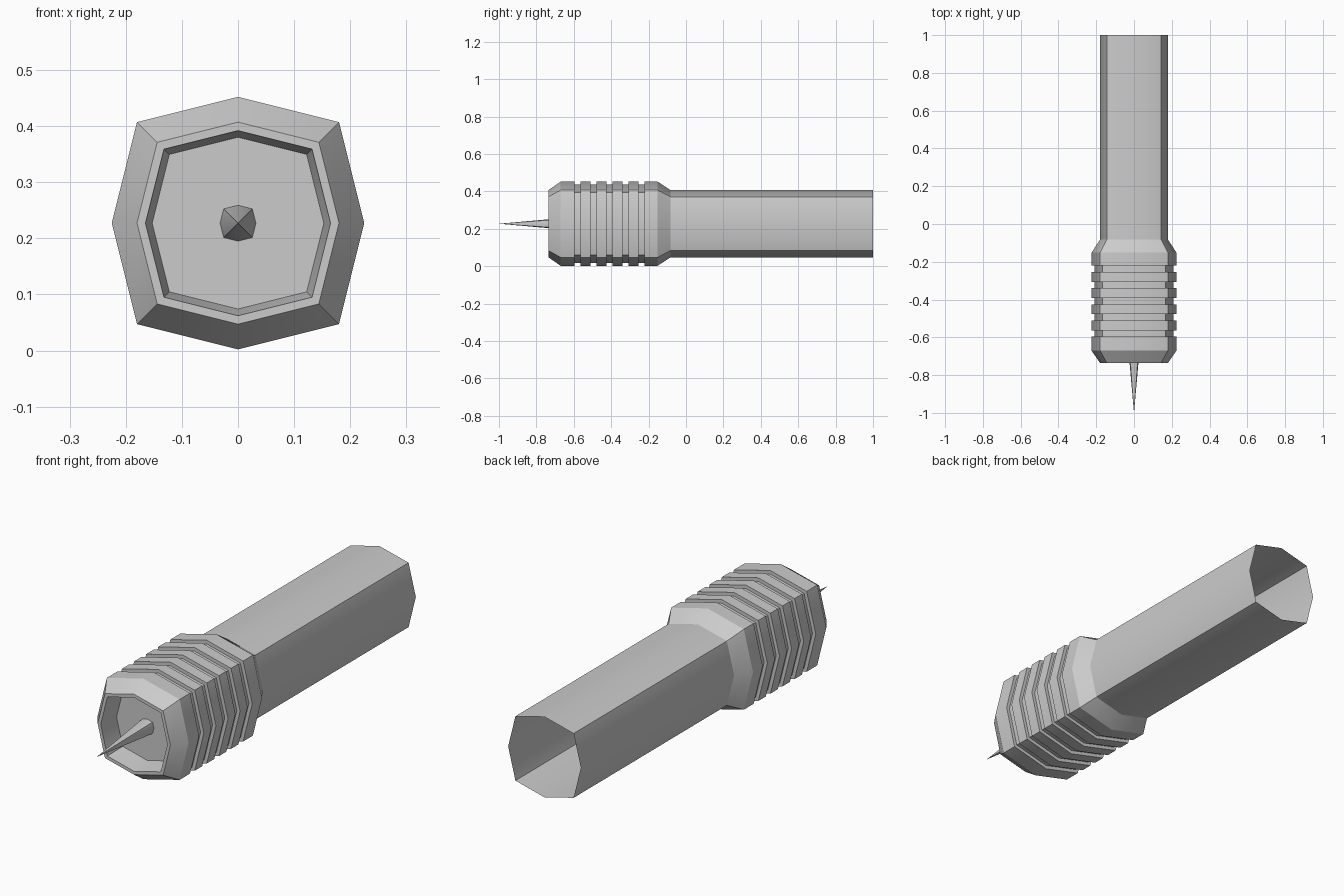
import bpy, bmesh

if "Cube" in bpy.data.objects:
    bpy.data.objects.remove(bpy.data.objects["Cube"])

CZ = 0.227
# soft-square octagon: unit side midpoints bulge out past the 0.8 corners
SECTION = [(1, 0), (.8, .8), (0, 1), (-.8, .8), (-1, 0), (-.8, -.8), (0, -1), (.8, -.8)]


def sweep(name, profile, cap_start=False, tip=None):
    """Skin octagonal rings given as (y, radius) pairs."""
    bm = bmesh.new()
    rings = [[bm.verts.new((x * r, y, CZ + z * r)) for x, z in SECTION] for y, r in profile]
    n = len(SECTION)
    for a, b in zip(rings, rings[1:]):
        for i in range(n):
            j = (i + 1) % n
            bm.faces.new((a[i], b[i], b[j], a[j]))
    if cap_start:
        bm.faces.new(rings[0])
    if tip is not None:
        t = bm.verts.new((0, tip, CZ))
        for i in range(n):
            bm.faces.new((t, rings[0][i], rings[0][(i + 1) % n]))
        bmesh.ops.recalc_face_normals(bm, faces=bm.faces)
    me = bpy.data.meshes.new(name)
    bm.to_mesh(me)
    bm.free()
    ob = bpy.data.objects.new(name, me)
    bpy.context.collection.objects.link(ob)
    bpy.ops.object.select_all(action='DESELECT')
    ob.select_set(True)
    bpy.context.view_layer.objects.active = ob
    bpy.ops.object.shade_smooth_by_angle(angle=0.5236)
    return ob


# Ribbed head: recessed floor, rim, front bevel, five grooves, rear bevel
head = [(-.64, .153), (-.735, .165), (-.735, .18), (-.67, .225)]
for k in range(5):
    y = -.596 + .0855 * k
    head += [(y, .225), (y, .209), (y + .033, .209), (y + .033, .225)]
head += [(-.152, .225), (-.083, .18)]
sweep("ribbed_head", head, cap_start=True)

# Open-ended tube
sweep("tube", [(-.083, .18), (1, .18)])

# Needle standing on the recess floor
sweep("needle", [(-.64, .032)], tip=-1)
